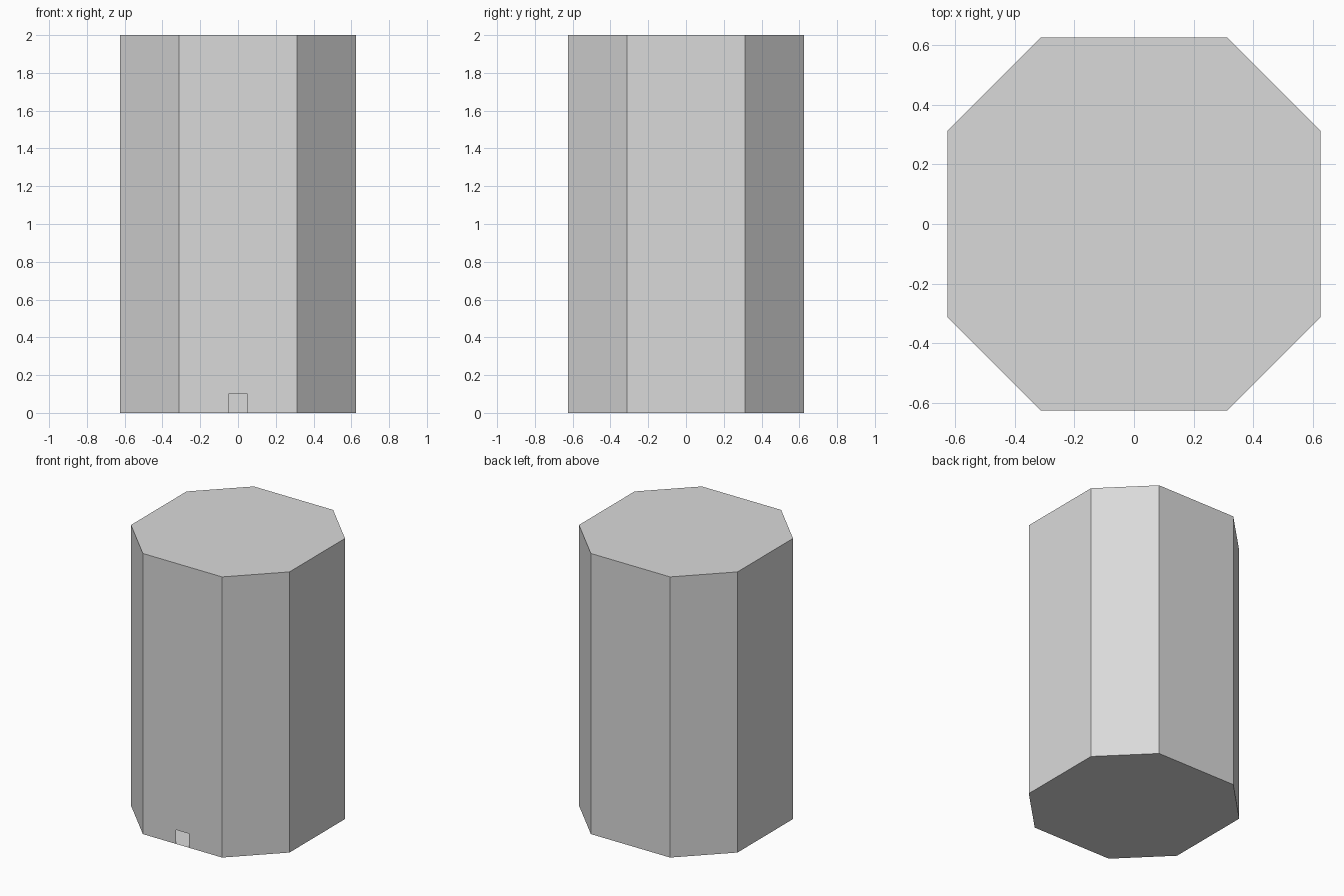
import bpy
import bmesh

cube = bpy.data.objects.get("Cube")
if cube:
    bpy.data.objects.remove(cube, do_unlink=True)

HALF = 0.625      # centre to flat side
CORNER = HALF / 2  # half the width of a main side
HEIGHT = 2.0
STOREYS = 10
DOOR_HALF, DOOR_TOP = 0.05, 0.1

grey = bpy.data.materials.new("light_grey")
grey.use_nodes = True
colour = (0.7, 0.7, 0.7, 1)
grey.diffuse_color = colour
grey.node_tree.nodes["Principled BSDF"].inputs["Base Color"].default_value = colour

# Chamfered square plan, counter-clockwise, starting with the front side
plan = []
x, y = CORNER, HALF
for turn in range(4):
    c, s = ((1, 0), (0, 1), (-1, 0), (0, -1))[turn]
    for px, py in ((-x, -y), (x, -y)):
        plan.append((c * px - s * py, s * px + c * py))


def make_object(name, polygons):
    """Build one flat-shaded object from lists of corner points."""
    bm = bmesh.new()
    for points in polygons:
        bm.faces.new([bm.verts.new(p) for p in points])
    bmesh.ops.remove_doubles(bm, verts=bm.verts, dist=1e-5)
    mesh = bpy.data.meshes.new(name)
    bm.to_mesh(mesh)
    bm.free()
    mesh.materials.append(grey)
    obj = bpy.data.objects.new(name, mesh)
    bpy.context.collection.objects.link(obj)
    return obj


def slab(z, up=True):
    points = [(px, py, z) for px, py in plan]
    return points if up else points[::-1]


# Outer walls, the front one notched around the doorway
walls = []
for i, (ax, ay) in enumerate(plan):
    bx, by = plan[(i + 1) % len(plan)]
    wall = [(bx, by, 0), (bx, by, HEIGHT), (ax, ay, HEIGHT), (ax, ay, 0)]
    if i == 0:
        d = DOOR_HALF
        wall += [(-d, ay, 0), (-d, ay, DOOR_TOP), (d, ay, DOOR_TOP), (d, ay, 0)]
    walls.append(wall)
make_object("outer_walls", walls)

# Ground slab, storey floors and roof
make_object("ground_slab", [slab(0, up=False)])
for n in range(1, STOREYS):
    make_object(f"storey_floor_{n}", [slab(HEIGHT * n / STOREYS)])
make_object("flat_roof", [slab(HEIGHT)])
